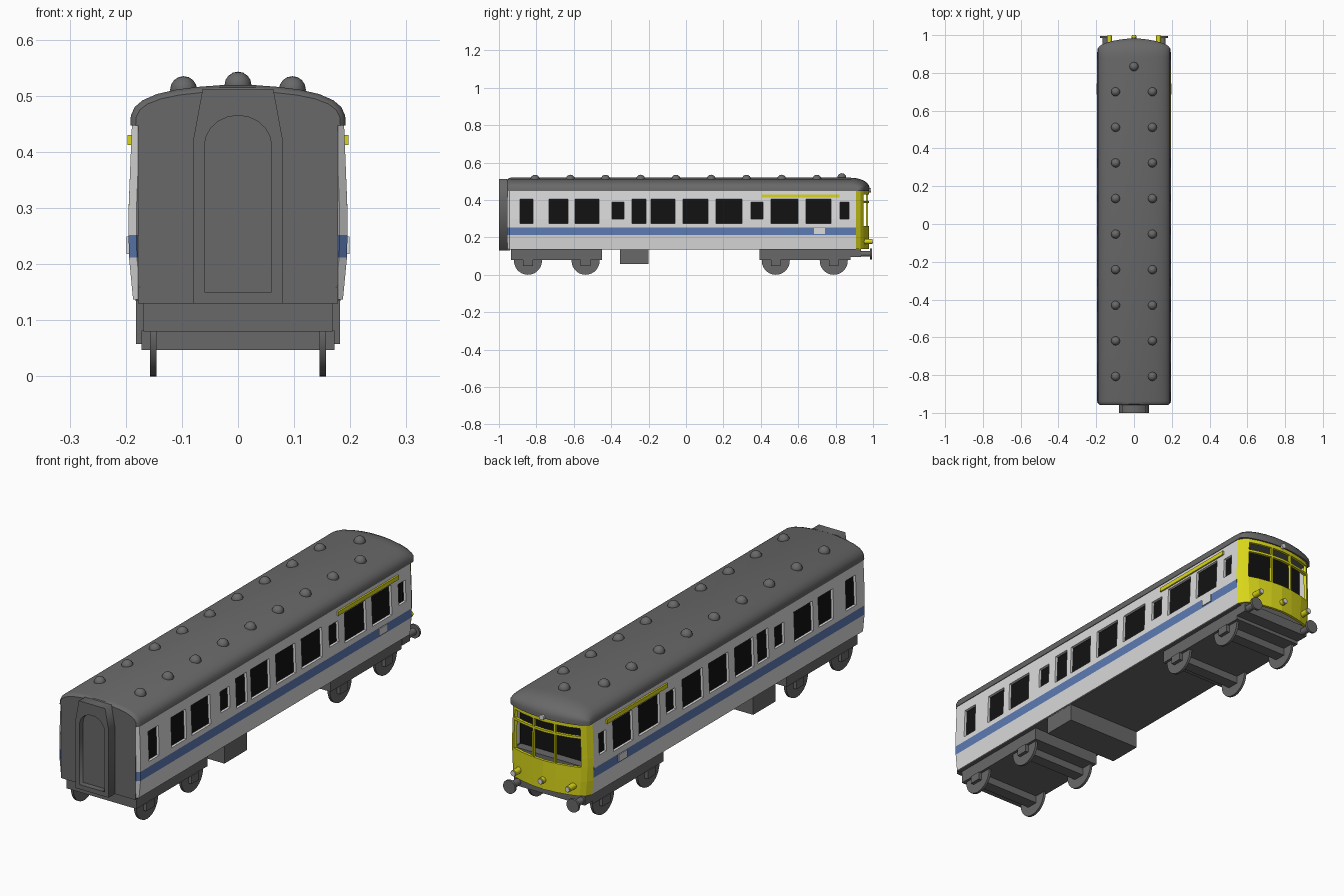
import bpy, bmesh, math
from mathutils import Matrix

if "Cube" in bpy.data.objects:
    bpy.data.objects.remove(bpy.data.objects["Cube"])


def material(name, r, g, b):
    m = bpy.data.materials.new(name)
    m.diffuse_color = (r, g, b, 1)
    m.use_nodes = True
    m.node_tree.nodes["Principled BSDF"].inputs["Base Color"].default_value = m.diffuse_color
    return m


GREY = material("dark grey", 0.14, 0.14, 0.14)
WHITE = material("off white", 0.72, 0.72, 0.72)
BLUE = material("stripe blue", 0.11, 0.20, 0.46)
YELLOW = material("warning yellow", 0.70, 0.68, 0.01)
BLACK = material("window black", 0.006, 0.006, 0.006)


def finish(name, bm, mats, smooth=False):
    me = bpy.data.meshes.new(name)
    bm.to_mesh(me)
    bm.free()
    ob = bpy.data.objects.new(name, me)
    bpy.context.collection.objects.link(ob)
    for m in mats:
        me.materials.append(m)
    if smooth:
        bpy.ops.object.select_all(action='DESELECT')
        ob.select_set(True)
        bpy.context.view_layer.objects.active = ob
        bpy.ops.object.shade_smooth_by_angle(angle=math.radians(35))
    return ob


def box(name, x0, x1, y0, y1, z0, z1, mat):
    bm = bmesh.new()
    bmesh.ops.create_cube(bm, size=1)
    for v in bm.verts:
        v.co = ((x0 + x1) / 2 + v.co.x * (x1 - x0), (y0 + y1) / 2 + v.co.y * (y1 - y0),
                (z0 + z1) / 2 + v.co.z * (z1 - z0))
    return finish(name, bm, [mat])


def cylinder(name, centre, r, depth, axis, mat, r2=None, sides=24):
    bm = bmesh.new()
    bmesh.ops.create_cone(bm, cap_ends=True, segments=sides, radius1=r,
                          radius2=r if r2 is None else r2, depth=depth)
    rot = Matrix.Rotation(math.pi / 2, 4, 'Y') if axis == 'x' else Matrix.Rotation(-math.pi / 2, 4, 'X')
    bm.transform(Matrix.Translation(centre) @ rot)
    return finish(name, bm, [mat], True)


def lerp(points, t):
    for (a, va), (b, vb) in zip(points, points[1:]):
        if t <= b:
            return va + (vb - va) * max(0, (t - a) / (b - a))
    return points[-1][1]


def side_x(z):  # bulging body side
    return lerp([(0.137, 0.187), (0.22, 0.195), (0.30, 0.195), (0.45, 0.189)], z)


def bow_y(x):  # bowed cab front
    return lerp([(0, 0.978), (0.06, 0.973), (0.12, 0.962), (0.165, 0.948), (0.185, 0.933), (0.2, 0.91)], abs(x))


def panel(name, us, zs, pos, holes, rule, mats, flip=False):
    """Grid wall with window openings and thickness."""
    bm = bmesh.new()
    us, zs = sorted(set(us)), sorted(set(zs))
    g = [[bm.verts.new(pos(u, z)) for z in zs] for u in us]
    for i in range(len(us) - 1):
        for j in range(len(zs) - 1):
            u, z = (us[i] + us[i + 1]) / 2, (zs[j] + zs[j + 1]) / 2
            if any(a < u < b and c < z < d for a, b, c, d in holes):
                continue
            q = [g[i][j], g[i + 1][j], g[i + 1][j + 1], g[i][j + 1]]
            f = bm.faces.new(q[::-1] if flip else q)
            f.material_index = rule(z)
    bmesh.ops.delete(bm, geom=[v for v in bm.verts if not v.link_faces], context='VERTS')
    ob = finish(name, bm, mats)
    s = ob.modifiers.new("thickness", 'SOLIDIFY')
    s.thickness, s.offset = 0.012, -1
    return ob


# Side walls: large and small windows, blue stripe
large = [(-0.888, -0.818), (-0.733, -0.631), (-0.594, -0.465), (-0.289, -0.214), (-0.187, -0.059),
         (-0.016, 0.118), (0.16, 0.30), (0.455, 0.60), (0.642, 0.775)]
small = [(-0.396, -0.332), (0.348, 0.412), (0.823, 0.872)]
holes = [(a, b, 0.275, 0.404) for a, b in large] + [(a, b, 0.297, 0.388) for a, b in small]
ys = [-0.957, -0.945, 0.91] + [v for h in holes for v in h[:2]]
zs = [0.137, 0.212, 0.252, 0.275, 0.297, 0.388, 0.404, 0.45]
for s, tag in ((1, "right"), (-1, "left")):
    panel(tag + "_side_wall", ys, zs,
          lambda y, z: (s * (side_x(z) - (0.014 if y < -0.95 else 0)), y, z),
          holes, lambda z: 1 if 0.212 < z < 0.252 else 0, [WHITE, BLUE], s < 0)
    a, b = sorted((s * 0.160, s * 0.165))
    box(tag + "_window_glass", a, b, -0.92, 0.885, 0.26, 0.42, BLACK)
    a, b = sorted((s * 0.185, s * 0.197))
    box(tag + "_yellow_cantrail", a, b, 0.406, 0.82, 0.412, 0.430, YELLOW)
    a, b = sorted((s * 0.19, s * 0.1985))
    box(tag + "_number_plate", a, b, 0.685, 0.743, 0.218, 0.249, WHITE)

# Yellow cab front with three windows and a transom bar
cab_holes = [(a, b, c, d) for a, b in ((-0.165, -0.058), (-0.05, 0.05), (0.058, 0.165))
             for c, d in ((0.262, 0.385), (0.395, 0.43))]
xs = [x * k for k in (1, -1) for x in (0, 0.05, 0.058, 0.09, 0.12, 0.145, 0.165, 0.185, 0.195, 0.2)]


def cab_pos(x, z):
    return (x * side_x(z) / 0.2, bow_y(x), z)


panel("cab_front", xs, [0.137, 0.2, 0.262, 0.30, 0.385, 0.395, 0.43, 0.45], cab_pos, cab_holes,
      lambda z: 0, [YELLOW], True)
box("cab_bulkhead", -0.175, 0.175, 0.875, 0.885, 0.14, 0.445, BLACK)
box("cab_desk", -0.172, 0.172, 0.885, 0.925, 0.14, 0.255, GREY)

# Roof: lofted arch, rounded rear lip, domed cab end
half = [(0.192, 0.447), (0.191, 0.465), (0.184, 0.480), (0.170, 0.492), (0.145, 0.503),
        (0.11, 0.511), (0.07, 0.516), (0.03, 0.519)]
prof = half + [(-x, z) for x, z in half[::-1]]
rows = [[(x * k, y, 0.447 + (z - 0.447) * q) for x, z in prof]
        for y, k, q in ((-0.957, 0.95, 0.85), (-0.952, 0.98, 0.94), (-0.938, 1, 1), (0.88, 1, 1))]
for i in range(1, 7):
    t = i / 6 * math.pi / 2
    rows.append([(x, 0.88 + (bow_y(x) + 0.006 - 0.88) * math.sin(t),
                  min(z, 0.464) + (z - min(z, 0.464)) * math.cos(t)) for x, z in prof])
rows.append([(x, y, 0.447) for x, y, z in rows[-1]])
bm = bmesh.new()
grid = [[bm.verts.new(p) for p in r] for r in rows]
for r0, r1 in zip(grid, grid[1:]):
    for i in range(len(prof) - 1):
        bm.faces.new((r0[i], r0[i + 1], r1[i + 1], r1[i]))
bm.faces.new(grid[0])
bmesh.ops.remove_doubles(bm, verts=bm.verts, dist=0.0002)
bmesh.ops.holes_fill(bm, edges=[e for e in bm.edges if e.is_boundary])
bmesh.ops.recalc_face_normals(bm, faces=bm.faces)
finish("roof", bm, [GREY], True)


# Roof ventilators
def vent(x, y, z):
    bm = bmesh.new()
    bmesh.ops.create_uvsphere(bm, u_segments=12, v_segments=8, radius=0.024)
    bm.transform(Matrix.Translation((x, y, z)))
    finish("roof_vent", bm, [GREY], True)


for i in range(9):
    for x in (-0.097, 0.097):
        vent(x, 0.70 - i * 0.1884, 0.511)
vent(0, 0.833, 0.519)

# Rear end wall and floor
box("rear_end_wall", -0.178, 0.178, -0.957, -0.94, 0.13, 0.45, GREY)
box("floor", -0.183, 0.183, -0.945, 0.91, 0.134, 0.144, GREY)

# Gangway frame with arched doorway, and recessed door
cu = bpy.data.curves.new("gangway_frame", 'CURVE')
cu.dimensions, cu.fill_mode, cu.extrude = '2D', 'BOTH', 0.0215
outer = [(-0.08, 0.13), (0.08, 0.13), (0.08, 0.42), (0.063, 0.512), (-0.063, 0.512), (-0.08, 0.42)]
arch = [(-0.06, 0.15), (0.06, 0.15)] + [(0.06 * math.cos(a), 0.41 + 0.055 * math.sin(a))
                                        for a in [k * math.pi / 10 for k in range(11)]]
for loop in (outer, arch):
    sp = cu.splines.new('POLY')
    sp.points.add(len(loop) - 1)
    for p, (x, z) in zip(sp.points, loop):
        p.co = (x, z, 0, 1)
    sp.use_cyclic_u = True
gang = bpy.data.objects.new("gangway_frame", cu)
bpy.context.collection.objects.link(gang)
cu.materials.append(GREY)
gang.rotation_euler = (math.pi / 2, 0, 0)
gang.location = (0, -0.9785, 0)
bpy.ops.object.select_all(action='DESELECT')
gang.select_set(True)
bpy.context.view_layer.objects.active = gang
bpy.ops.object.convert(target='MESH')
box("gangway_door", -0.062, 0.062, -0.975, -0.955, 0.14, 0.47, GREY)

# Bogies with wheels, axle beams and axle boxes
for yc, axles in ((-0.692, (-0.845, -0.537)), (0.637, (0.48, 0.79))):
    box("bogie_frame", -0.168, 0.168, yc - 0.243, yc + 0.243, 0.08, 0.138, GREY)
    for y in axles:
        box("axle_beam", -0.172, 0.172, y - 0.026, y + 0.026, 0.047, 0.082, GREY)
        for x in (-0.151, 0.151):
            cylinder("wheel", (x, y, 0.075), 0.075, 0.011, 'x', GREY, sides=28)

# Underfloor equipment, buffer beam and buffers
box("equipment_box", -0.182, 0.182, -0.353, -0.20, 0.058, 0.138, GREY)
box("buffer_beam", -0.17, 0.17, 0.88, 0.935, 0.095, 0.14, GREY)
for x in (-0.152, 0.152):
    cylinder("buffer_shaft", (x, 0.955, 0.112), 0.015, 0.06, 'y', GREY)
    cylinder("buffer_head", (x, 0.989, 0.112), 0.029, 0.01, 'y', GREY)

# Cab lamps
for x, z in ((-0.13, 0.178), (0, 0.178), (0.13, 0.178)):
    cylinder("lamp_housing", (x, 0.97, z), 0.013, 0.05, 'y', YELLOW, sides=16)
    cylinder("lamp_lens", (x, 0.997, z), 0.011, 0.006, 'y', WHITE, sides=16)
cylinder("top_lamp", (0, 0.983, 0.452), 0.011, 0.014, 'y', WHITE, sides=16)
